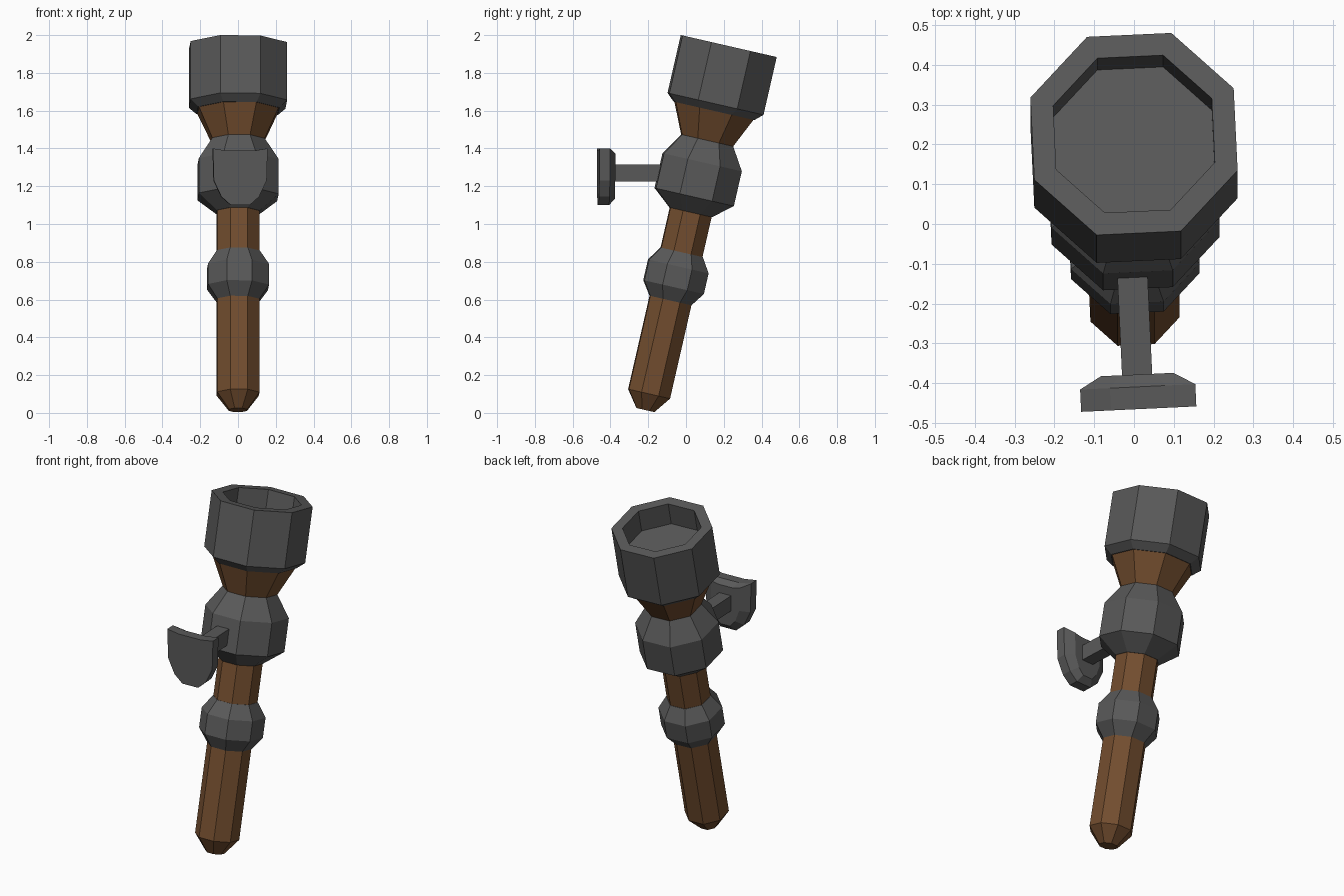
import bpy, bmesh
from math import radians, cos, sin, pi
from mathutils import Matrix, Vector

if "Cube" in bpy.data.objects:
    bpy.data.objects.remove(bpy.data.objects["Cube"])

def material(name, rgb):
    m = bpy.data.materials.new(name)
    m.diffuse_color = (*rgb, 1)
    m.use_nodes = True
    m.node_tree.nodes["Principled BSDF"].inputs["Base Color"].default_value = m.diffuse_color
    return m

iron = material("dark_iron", (0.1, 0.1, 0.1))
wood = material("brown_wood", (0.17, 0.075, 0.028))

TWIST = radians(2.7)
# Frame of the leaning shaft: origin at the foot, local z along the shaft
LEAN = (Matrix.Translation((0, -0.215, 0.015))
        @ Matrix.Rotation(radians(-12.9), 4, 'X') @ Matrix.Rotation(TWIST, 4, 'Z'))
# Frame of the upright paddle
UPRIGHT = Matrix.Translation((-0.01, 0, 0)) @ Matrix.Rotation(TWIST, 4, 'Z')

def loft(name, rings, mat, frame):
    """Skin a stack of equal-sized point loops and cap both ends."""
    bm = bmesh.new()
    loops = [[bm.verts.new(frame @ Vector(p)) for p in ring] for ring in rings]
    n = len(loops[0])
    for a, b in zip(loops, loops[1:]):
        for i in range(n):
            j = (i + 1) % n
            bm.faces.new((a[i], a[j], b[j], b[i]))
    bm.faces.new(loops[0][::-1])
    bm.faces.new(loops[-1])
    bmesh.ops.recalc_face_normals(bm, faces=bm.faces)
    me = bpy.data.meshes.new(name)
    bm.to_mesh(me)
    bm.free()
    me.materials.append(mat)
    ob = bpy.data.objects.new(name, me)
    bpy.context.collection.objects.link(ob)
    return ob

def turned(name, profile, mat):
    """Eight-sided turned part from (radius, height along shaft) pairs."""
    angles = [pi / 8 + k * pi / 4 for k in range(8)]
    loft(name, [[(r * cos(a), r * sin(a), s) for a in angles] for r, s in profile], mat, LEAN)

# Wooden shaft and flared neck
turned("shaft", [(0.052, 0), (0.121, 0.088), (0.121, 1.10)], wood)
turned("flared_neck", [(0.148, 1.46), (0.233, 1.635)], wood)

# Iron collars
turned("lower_collar", [(0.121, 0.595), (0.175, 0.668), (0.175, 0.78), (0.123, 0.857)], iron)
turned("upper_collar", [(0.123, 1.074), (0.229, 1.157), (0.229, 1.346), (0.148, 1.468)], iron)

# Iron cup with a recessed top
turned("head_cup", [(0.233, 1.625), (0.277, 1.663), (0.277, 1.977),
                    (0.216, 1.977), (0.216, 1.845)], iron)

# Rod holding the paddle
rod = [(-0.038, 1.225), (0.038, 1.225), (0.038, 1.315), (-0.038, 1.315)]
loft("paddle_rod", [[(x, y, z) for x, z in rod] for y in (-0.39, 0.02)], iron, UPRIGHT)

# Shield-shaped paddle with a chamfered back
half = [(0.07, 1.388), (0.145, 1.40), (0.14, 1.23), (0.10, 1.145), (0.05, 1.10)]
outline = half + [(-x, z) for x, z in reversed(half)]
back = [(x * 0.63, 1.265 + (z - 1.265) * 0.8) for x, z in outline]
loft("paddle", [[(x, y, z) for x, z in pts]
                for y, pts in ((-0.466, outline), (-0.41, outline), (-0.379, back))],
     iron, UPRIGHT)
